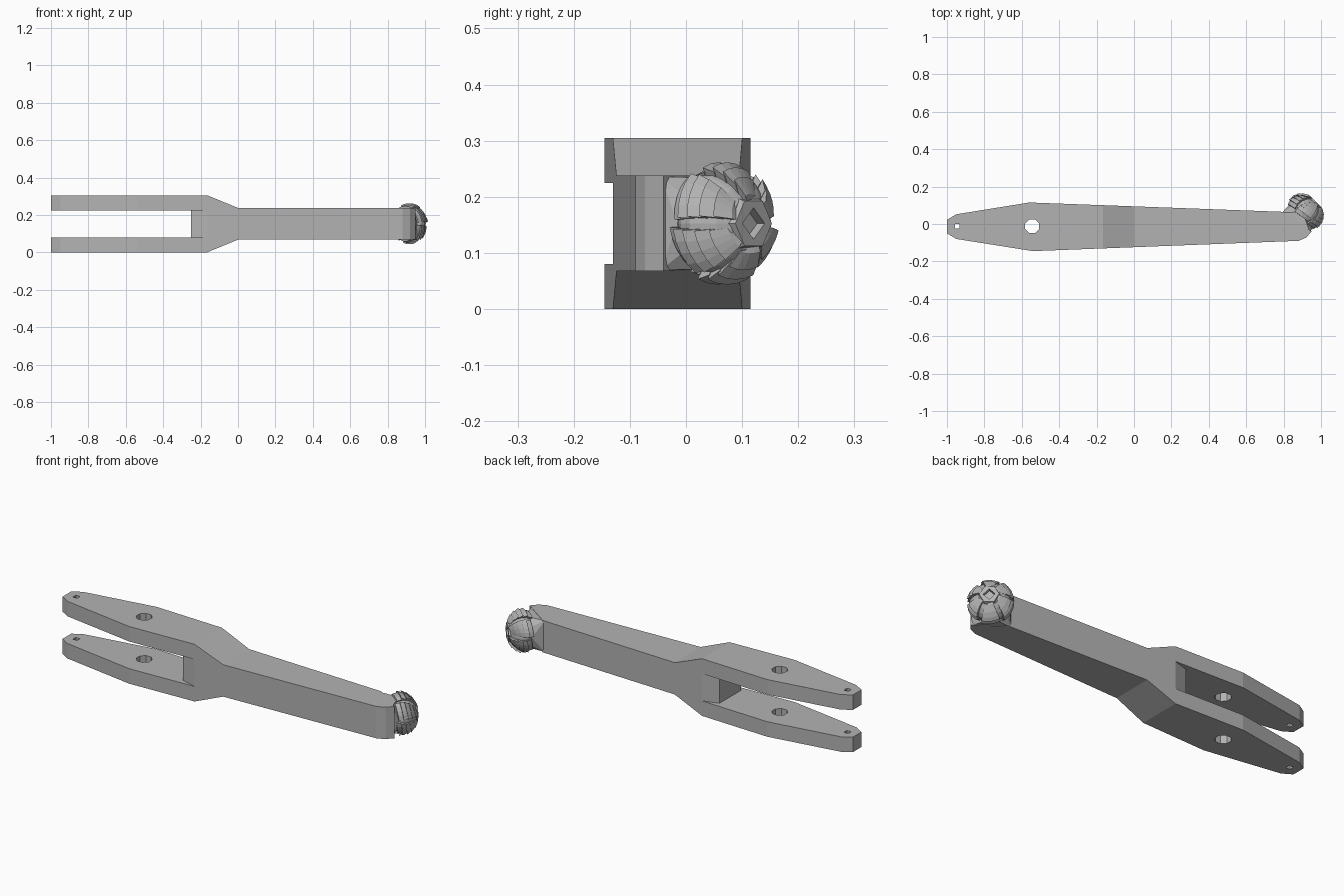
import bpy
import bmesh
from math import cos, sin, pi
from mathutils import Matrix, Vector

if "Cube" in bpy.data.objects:
    bpy.data.objects.remove(bpy.data.objects["Cube"])

MID = 0.1525          # height of the centre line

metal = bpy.data.materials.new("grey_metal")
metal.use_nodes = True
GREY = (0.45, 0.45, 0.45, 1)
metal.diffuse_color = GREY
metal.node_tree.nodes["Principled BSDF"].inputs["Base Color"].default_value = GREY


def loft(bm, rings):
    """Closed solid through rings of points, capped at both ends."""
    rows = [[bm.verts.new(p) for p in ring] for ring in rings]
    n = len(rows[0])
    for a, b in zip(rows, rows[1:]):
        for i in range(n):
            j = (i + 1) % n
            bm.faces.new((a[i], a[j], b[j], b[i]))
    bm.faces.new(rows[0][::-1])
    bm.faces.new(rows[-1])


def finish(name, bm, matrix=None):
    bmesh.ops.recalc_face_normals(bm, faces=bm.faces)
    if matrix:
        bm.transform(matrix)
    mesh = bpy.data.meshes.new(name)
    bm.to_mesh(mesh)
    bm.free()
    mesh.materials.append(metal)
    obj = bpy.data.objects.new(name, mesh)
    bpy.context.collection.objects.link(obj)
    return obj


def solid(name, rings, matrix=None):
    bm = bmesh.new()
    loft(bm, rings)
    return finish(name, bm, matrix)


def prism(name, outline, low, high):
    return solid(name, [[(x, y, z) for x, y in outline] for z in (low, high)])


def circle(radius, z, sides, turn=0.0, cx=0.0, cy=0.0):
    angles = [turn + 2 * pi * i / sides for i in range(sides)]
    return [Vector((cx + radius * cos(a), cy + radius * sin(a), z)) for a in angles]


def boolean(obj, cutter, operation):
    """Apply a boolean and discard its cutter."""
    cutter.hide_render = True
    mod = obj.modifiers.new(operation.lower(), 'BOOLEAN')
    mod.object, mod.operation, mod.solver = cutter, operation, 'EXACT'
    bpy.context.view_layer.update()
    result = obj.evaluated_get(bpy.context.evaluated_depsgraph_get())
    mesh = bpy.data.meshes.new_from_object(result)
    obj.modifiers.clear()
    obj.data = mesh
    bpy.data.objects.remove(cutter)


# Forked arm: plan outline trimmed by the side profile
plan = [(-1, 0.022), (-0.95, 0.052), (-0.56, 0.115), (0.8, 0.065), (0.95, -0.04),
        (0.92, -0.073), (0.88, -0.09), (-0.54, -0.145), (-0.95, -0.08), (-1, -0.05)]
arm = prism("forked_arm", plan, -0.05, 0.35)
upper = [(-1.1, 0.0725), (-1.1, 0.1525), (-0.165, 0.1525), (0, 0.085), (1.1, 0.085)]
lower = [(x, -h) for x, h in upper[::-1]]
slot = [(-0.165, -0.0725), (-0.165, 0.0725)]
profile = upper + lower + slot
side = solid("side_cutter", [[(x, y, MID + h) for x, h in profile] for y in (-0.3, 0.3)])
boolean(arm, side, 'INTERSECT')

# Pin holes through both prongs
for x, radius, sides in ((-0.545, 0.04, 8), (-0.945, 0.018, 4)):
    ring = circle(radius, 0, sides, pi / sides, x, -0.012)
    hole = prism("hole_cutter", [(p.x, p.y) for p in ring], -0.1, 0.4)
    boolean(arm, hole, 'DIFFERENCE')

# Web block at the root of the fork, narrowing into the slot
web = [(-0.25, -0.105), (-0.165, -0.13), (-0.1, -0.1),
       (-0.1, 0.07), (-0.165, 0.1), (-0.25, 0.075)]
prism("fork_web", web, 0.078, 0.227)

# Drill head frame: local z runs out along the diagonal
d = 0.5 ** 0.5
head = Matrix(((d, 0, d, 0.893), (-d, 0, d, 0.042), (0, -1, 0, MID), (0, 0, 0, 1)))

# Faceted neck hull from the arm end to the drill base
bm = bmesh.new()
for x, y in ((0.79, 0.06), (0.9, -0.08), (0.94, -0.045)):
    for h in (-0.083, 0.083):
        bm.verts.new((x, y, MID + h))
for p in circle(0.086, 0.005, 10):
    bm.verts.new(head @ p)
hull = bmesh.ops.convex_hull(bm, input=bm.verts)
bmesh.ops.delete(bm, geom=list(set(hull["geom_interior"])), context='VERTS')
finish("neck", bm)

# Smooth inner core of the drill head
dome = [(0.0, 0.094), (0.022, 0.108), (0.045, 0.108),
        (0.066, 0.099), (0.086, 0.082), (0.101, 0.06)]
core = [(-0.012, 0.075)] + [(t, r - 0.013) for t, r in dome]
solid("drill_core", [circle(r, t, 24) for t, r in core], head)

# Six sectors of overlapping, slightly twisted cutting plates
bm = bmesh.new()
SECTORS, STEPS, GAP = 6, 4, 0.075
for k in range(SECTORS):
    for j, ((t0, r0), (t1, r1)) in enumerate(zip(dome, dome[1:])):
        rings = []
        gap = GAP + 0.02 * j
        for s in range(STEPS + 1):
            f = s / STEPS
            a = 2 * pi * k / SECTORS + gap + f * (2 * pi / SECTORS - 2 * gap)
            twist = 0.012 * (f - 0.5)
            section = ((r0 - 0.03, t0), (r0 + 0.001, t0),
                       (r1 - 0.007, t1 + 0.002), (r1 - 0.03, t1 + 0.002))
            rings.append([(r * cos(a), r * sin(a), t + twist) for r, t in section])
        loft(bm, rings)
finish("drill_plates", bm, head)

# Hexagonal nose with a square socket
nose = solid("drill_nose", [circle(0.056, 0.085, 6), circle(0.046, 0.111, 6)], head)
socket = solid("socket_cutter", [circle(0.028, 0.092, 4), circle(0.028, 0.15, 4)], head)
boolean(nose, socket, 'DIFFERENCE')
core_cut = solid("core_cutter", [circle(0.028, 0.092, 4), circle(0.028, 0.15, 4)], head)
boolean(bpy.data.objects["drill_core"], core_cut, 'DIFFERENCE')
